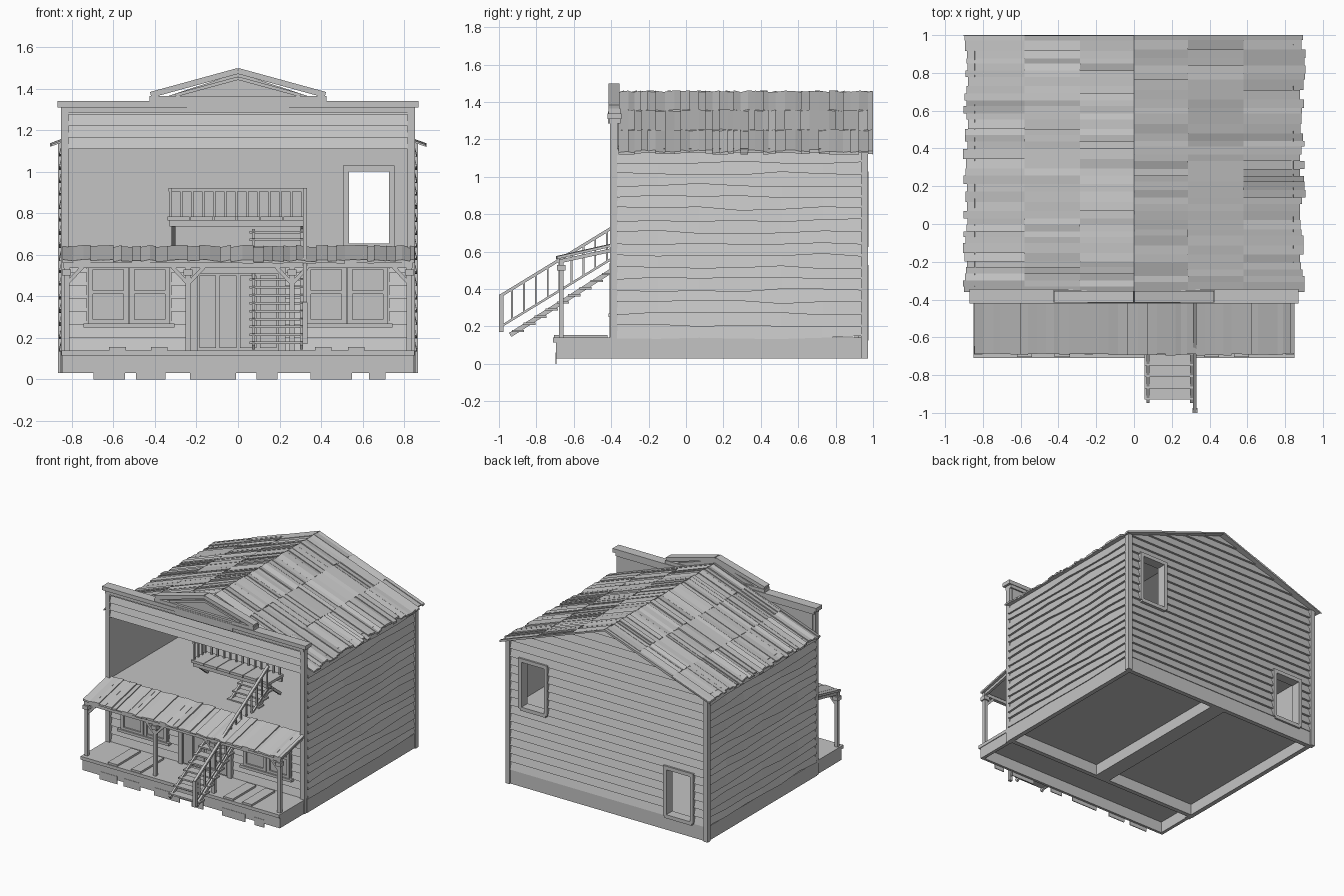
import bpy, bmesh, random
from mathutils import Vector as V

random.seed(4)
if "Cube" in bpy.data.objects:
    bpy.data.objects.remove(bpy.data.objects["Cube"])

wood = bpy.data.materials.new("weathered_grey_wood")
wood.use_nodes = True
wood.diffuse_color = (0.55, 0.55, 0.55, 1)
wood.node_tree.nodes["Principled BSDF"].inputs["Base Color"].default_value = (0.55, 0.55, 0.55, 1)


class Part:
    """Collects solid pieces of one named part."""

    def __init__(self):
        self.bm = bmesh.new()

    def hexa(self, low, high):
        n = len(low)
        a = [self.bm.verts.new(p) for p in low]
        b = [self.bm.verts.new(p) for p in high]
        self.bm.faces.new(a)
        self.bm.faces.new(b)
        for i in range(n):
            j = (i + 1) % n
            self.bm.faces.new((a[i], a[j], b[j], b[i]))
        return self

    def box(self, x0, x1, y0, y1, z0, z1):
        ring = ((x0, y0), (x1, y0), (x1, y1), (x0, y1))
        return self.hexa([(x, y, z0) for x, y in ring], [(x, y, z1) for x, y in ring])

    def beam(self, p, q, w, h):
        p, q = V(p), V(q)
        d = (q - p).normalized()
        side = d.cross(V((0, 0, 1)) if abs(d.z) < 0.99 else V((0, 1, 0))).normalized()
        up = side.cross(d)
        ring = [side * s * w / 2 + up * t * h / 2 for s, t in ((-1, -1), (1, -1), (1, 1), (-1, 1))]
        return self.hexa([p + r for r in ring], [q + r for r in ring])

    def finish(self, name):
        bmesh.ops.recalc_face_normals(self.bm, faces=self.bm.faces)
        mesh = bpy.data.meshes.new(name)
        self.bm.to_mesh(mesh)
        self.bm.free()
        mesh.materials.append(wood)
        obj = bpy.data.objects.new(name, mesh)
        bpy.context.collection.objects.link(obj)
        return obj


BASE, EAVE, RIDGE, ROW = 0.14, 1.14, 1.45, 0.0625


def half_width(z):
    return 0.84 if z <= EAVE else 0.84 * max(0.02, (RIDGE - z) / (RIDGE - EAVE))


def lap_x(part, a0, a1, b0, b1, z0, z1, y_in, out):
    """Lapped board running along x, lower edge a0..a1, upper edge b0..b1."""
    lo, hi = y_in + out * 0.045, y_in + out * 0.028
    part.hexa([(a0, y_in, z0), (a1, y_in, z0), (a1, lo, z0), (a0, lo, z0)],
              [(b0, y_in, z1), (b1, y_in, z1), (b1, hi, z1), (b0, hi, z1)])


# side walls of lapped boards, each with a slightly wavy lower lip
for s, name in ((1, "left_wall"), (-1, "right_wall")):
    wall = Part()
    ys = [-0.37 + 1.32 * i / 6 for i in range(7)]
    for r in range(16):
        z0, z1 = BASE + r * ROW, BASE + (r + 1) * ROW
        dips = [random.uniform(-0.008, 0.012) for _ in ys]
        for i in range(6):
            ring = []
            for k in (i, i + 1):
                y = ys[k]
                ring.append([(s * 0.82, y, z0 + dips[k]), (s * 0.861, y, z0 + dips[k]),
                             (s * 0.843, y, z1 + 0.012), (s * 0.82, y, z1 + 0.012)])
            wall.hexa(*ring)
    wall.finish(name)

# back wall with gable, a high window opening and a low door opening
wall = Part()
WINDOW, DOOR = (0.52, 0.74), (-0.73, -0.5)
for r in range(21):
    z0, z1 = BASE + r * ROW, min(BASE + (r + 1) * ROW, RIDGE)
    hole = WINDOW if 8 <= r < 14 else DOOR if r < 6 else None
    a, b = half_width(z0), half_width(z1)
    if hole:
        lap_x(wall, -a, hole[0], -b, hole[0], z0, z1, 0.92, 1)
        lap_x(wall, hole[1], a, hole[1], b, z0, z1, 0.92, 1)
    else:
        lap_x(wall, -a, a, -b, b, z0, z1, 0.92, 1)
wall.finish("back_wall")

for name, (x0, x1), z0, z1 in (("back_window_frame", WINDOW, 0.64, 1.015),
                               ("back_door_frame", DOOR, 0.14, 0.515)):
    f = Part()
    for x in (x0, x1):
        f.box(x - 0.014, x + 0.014, 0.90, 0.975, z0, z1 + 0.014)
    f.box(x0, x1, 0.90, 0.975, z1 - 0.014, z1 + 0.014)
    f.box(x0, x1, 0.90, 0.975, z0 - 0.014, z0 + 0.014)
    f.finish(name)

# foundation skirt, floors and centre sill
skirt = Part()
for s in (-1, 1):
    skirt.box(*sorted((s * 0.82, s * 0.855)), -0.38, 0.96, 0.03, BASE)
for y in (-0.38, 0.925):
    skirt.box(-0.82, 0.82, y, y + 0.035, 0.03, BASE)
skirt.box(-0.06, 0.06, -0.35, 0.93, 0.03, 0.12).finish("foundation")
Part().box(-0.82, 0.82, -0.36, 0.93, 0.115, 0.14).finish("ground_floor")
Part().box(-0.82, 0.82, -0.375, 0.92, 0.60, 0.63).finish("upper_floor")

posts = Part()
for s in (-1, 1):
    posts.box(*sorted((s * 0.815, s * 0.852)), -0.405, -0.365, 0.03, 1.32)
    posts.box(*sorted((s * 0.83, s * 0.866)), 0.935, 0.972, 0.03, EAVE)
posts.finish("corner_posts")

# lower front wall with boards, windows and door
wall = Part()
for r in range(7):
    z0 = BASE + r * ROW
    lap_x(wall, -0.82, 0.82, -0.82, 0.82, z0, z0 + ROW, -0.345, -1)
wall.finish("front_wall")
for s, name in ((1, "left_front_window"), (-1, "right_front_window")):
    w = Part()
    w.box(s * 0.525 - 0.205, s * 0.525 + 0.205, -0.393, -0.38, 0.26, 0.56)
    for c in (0.425, 0.625):
        x = s * c
        for e in (-0.085, 0.085):
            w.box(x + e - 0.012, x + e + 0.012, -0.405, -0.39, 0.27, 0.55)
        for z in (0.27, 0.41, 0.53):
            w.box(x - 0.09, x + 0.09, -0.404, -0.39, z, z + 0.018)
    w.box(s * 0.525 - 0.22, s * 0.525 + 0.22, -0.415, -0.38, 0.25, 0.27)
    w.finish(name)
door = Part().box(-0.2, 0.2, -0.395, -0.38, 0.14, 0.52)
for i in range(4):
    x = -0.145 + i * 0.097
    door.box(x - 0.04, x + 0.04, -0.404, -0.39, 0.15, 0.5)
for x in (-0.21, 0.21):
    door.box(x - 0.018, x + 0.018, -0.41, -0.38, 0.14, 0.54)
door.box(-0.23, 0.23, -0.41, -0.38, 0.51, 0.54).finish("front_door")

# false front above the open upper storey
front = Part()
for i in range(4):
    z0 = 1.11 + i * 0.055
    lap_x(front, -0.83, 0.83, -0.83, 0.83, z0, z0 + 0.055, -0.36, -1)
front.finish("false_front")
cornice = Part().box(-0.85, 0.85, -0.412, -0.35, 1.285, 1.31)
cornice.box(-0.87, 0.87, -0.42, -0.345, 1.31, 1.34)
cornice.box(-0.245, 0.245, -0.418, -0.35, 1.285, 1.35).finish("cornice")
tri = ((-0.41, 1.34), (0.41, 1.34), (0, 1.475))
ped = Part().hexa([(x, -0.395, z) for x, z in tri], [(x, -0.36, z) for x, z in tri])
ped.box(-0.425, 0.425, -0.415, -0.35, 1.335, 1.365)
for s in (-1, 1):
    ped.beam((s * 0.42, -0.385, 1.37), (0, -0.385, 1.485), 0.06, 0.028)
    ped.beam((s * 0.30, -0.4, 1.368), (0, -0.4, 1.45), 0.02, 0.016)
ped.finish("pediment")


# plank roofing: uneven strips laid side by side
def planks(name, start, end, point, lengths, wide):
    part, t = Part(), start
    while t < end:
        u = min(t + random.uniform(wide * 0.5, wide), end)
        for k in range(len(lengths) - 1):
            a, b = lengths[k], lengths[k + 1]
            if k == 0:
                a += random.uniform(-0.02, 0.015)
            tl, tr = random.uniform(0.006, 0.018), random.uniform(0.006, 0.018)
            low = [point(a, t), point(a, u), point(b, u), point(b, t)]
            high = [V(p) + V((0, 0, h)) for p, h in zip(low, (tl, tr, tr, tl))]
            part.hexa(low, high)
        t = u
    part.finish(name)


for s, name in ((1, "left_roof"), (-1, "right_roof")):
    planks(name, -0.36, 1.0,
           lambda f, t, s=s: (s * 0.89 * (1 - f), t, 1.125 + 0.32 * f),
           (0, 0.35, 0.68, 1.0), 0.055)
planks("porch_roof", -0.845, 0.85,
       lambda f, t: (t, -0.69 + 0.31 * f, 0.56 + 0.07 * f), (0, 1.0), 0.06)

# porch deck, loose boards, hanging planks and posts
deck = Part().box(-0.85, 0.85, -0.71, -0.38, 0.115, 0.14)
deck.box(-0.845, 0.845, -0.695, -0.675, 0.03, 0.115)
for s in (-1, 1):
    deck.box(*sorted((s * 0.82, s * 0.845)), -0.68, -0.38, 0.03, 0.115)
deck.finish("porch_deck")
loose, hang = Part(), Part()
for x in (-0.58, -0.38, 0.41, 0.57):
    loose.box(x - 0.04, x + 0.04, -0.705, -0.42, 0.14, 0.155)
loose.finish("loose_deck_boards")
for x, w in ((-0.62, 0.15), (-0.42, 0.14), (-0.12, 0.22), (0.14, 0.1), (0.45, 0.2), (0.67, 0.08)):
    hang.box(x - w / 2, x + w / 2, -0.698, -0.692, 0, 0.06)
hang.finish("hanging_planks")
posts = Part()
for x in (-0.825, -0.24, 0.26, 0.825):
    posts.box(x - 0.013, x + 0.013, -0.68, -0.654, 0.14, 0.55)
    posts.box(x - 0.022, x + 0.022, -0.69, -0.645, 0.50, 0.53)
    for s in (-1, 1):
        if abs(x + s * 0.07) < 0.86:
            posts.beam((x, -0.667, 0.46), (x + s * 0.075, -0.667, 0.54), 0.018, 0.018)
    posts.beam((x, -0.667, 0.55), (x, -0.39, 0.61), 0.02, 0.02)
posts.box(-0.84, 0.84, -0.68, -0.654, 0.535, 0.56).finish("porch_posts")


# outside stair climbing through to the upper landing
def stair_z(y):
    return 0.17 + 0.635 * (y + 0.93)


stair = Part()
for i in range(15):
    y = -0.93 + i * 0.06
    stair.box(0.055, 0.325, y, y + 0.065, stair_z(y), stair_z(y) + 0.012)
for x in (0.075, 0.305):
    stair.beam((x, -0.94, 0.155), (x, -0.06, stair_z(-0.06) - 0.01), 0.015, 0.025)
stair.finish("stair")
rail = Part().box(0.31, 0.335, -1.0, -0.975, 0.17, 0.37)
rail.beam((0.322, -0.99, 0.365), (0.322, -0.09, 0.915), 0.02, 0.016)
rail.beam((0.322, -0.99, 0.2), (0.322, -0.09, 0.75), 0.014, 0.012)
for i in range(14):
    y = -0.93 + i * 0.0635
    z = 0.2 + 0.611 * (y + 0.99)
    rail.box(0.317, 0.328, y - 0.005, y + 0.005, z, z + 0.165)
rail.finish("stair_rail")

landing = Part()
for i in range(6):
    x = -0.34 + i * 0.112
    landing.box(x, x + 0.107, -0.09, 0.09, 0.765, 0.785)
landing.box(-0.33, 0.33, -0.08, -0.06, 0.735, 0.765).box(-0.33, 0.33, 0.06, 0.08, 0.735, 0.765)
for x in (-0.31, 0.31):
    landing.beam((x, 0.07, 0.64), (x, -0.07, 0.75), 0.02, 0.02)
landing.finish("landing")
rail = Part().box(-0.335, 0.32, 0.06, 0.08, 0.905, 0.922)
rail.box(-0.335, -0.318, -0.08, 0.08, 0.905, 0.922)
for i in range(13):
    x = -0.327 + i * 0.053
    rail.box(x - 0.006, x + 0.006, 0.064, 0.076, 0.785, 0.91)
for y in (-0.07, -0.02, 0.03):
    rail.box(-0.333, -0.321, y - 0.006, y + 0.006, 0.785, 0.91)
rail.finish("landing_rail")
